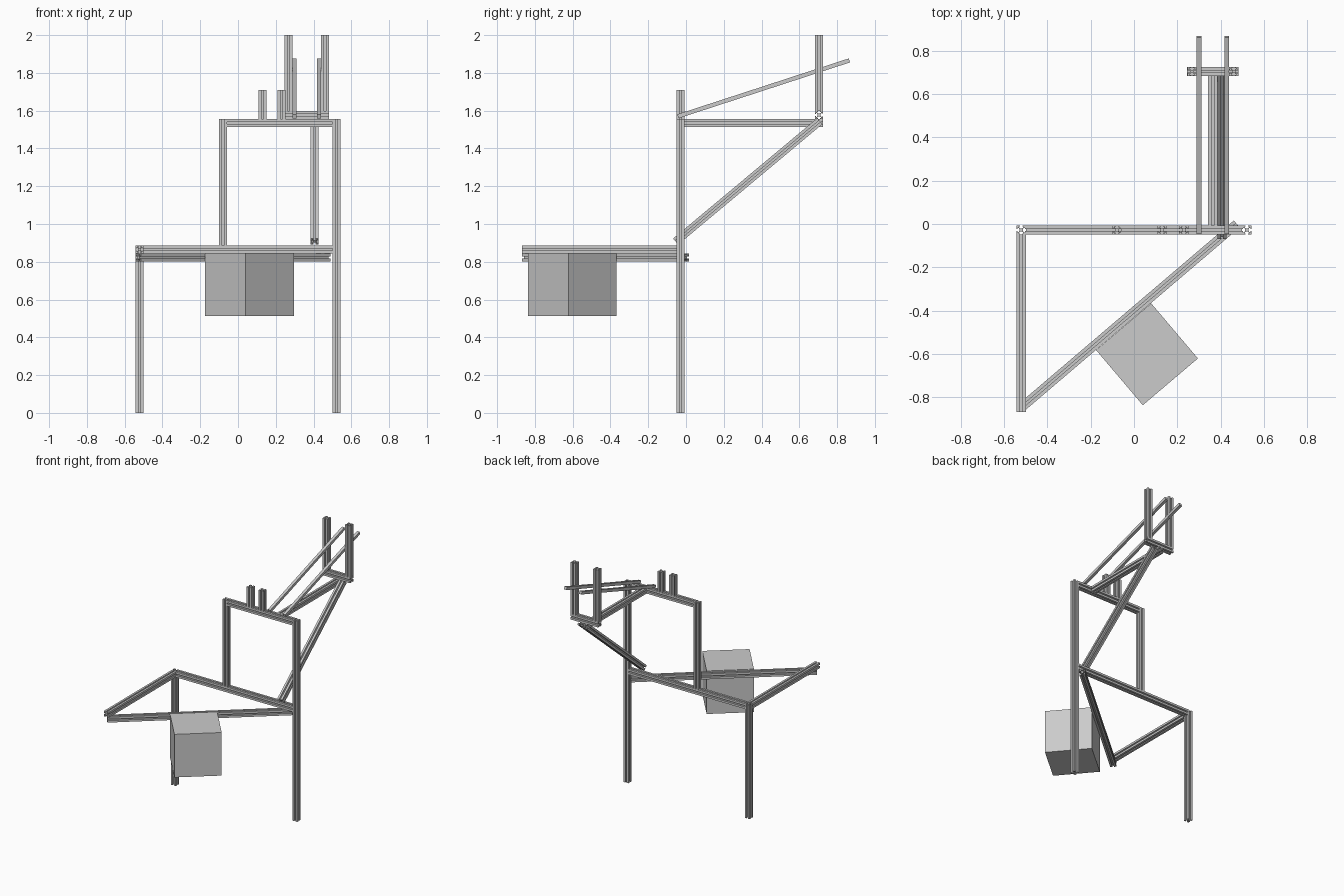
import bpy
import bmesh
import math
from mathutils import Vector, Matrix

cube = bpy.data.objects.get("Cube")
if cube:
    bpy.data.objects.remove(cube, do_unlink=True)

W = 0.042        # width of the slotted frame beams
H = W / 2
ROD = 0.022      # width of the thin rods

grey = bpy.data.materials.new("aluminium grey")
grey.use_nodes = True
colour = (0.6, 0.6, 0.6, 1)
grey.diffuse_color = colour
grey.node_tree.nodes["Principled BSDF"].inputs["Base Color"].default_value = colour

# Slotted section: one half side, mirrored and turned onto four sides
HALF = [(1, 1), (0.24, 1), (0.24, 0.78), (0.5, 0.78), (0.5, 0.64), (0.24, 0.36)]
SIDE = HALF + [(-x, y) for x, y in reversed(HALF[1:])]
SLOTTED = []
for k in range(4):
    c, s = round(math.cos(k * math.pi / 2)), round(math.sin(k * math.pi / 2))
    SLOTTED += [(x * c - y * s, x * s + y * c) for x, y in SIDE]
SQUARE = [(1, 1), (-1, 1), (-1, -1), (1, -1)]


def beam(name, start, end, section=SLOTTED, width=W):
    """Extrude a section in a straight line between two points."""
    start, end = Vector(start), Vector(end)
    d = (end - start).normalized()
    side = Vector((1, 0, 0)) if abs(d.z) > 0.99 else d.cross(Vector((0, 0, 1))).normalized()
    up = side.cross(d)
    bm = bmesh.new()
    ring = [bm.verts.new(start + (side * x + up * y) * width / 2) for x, y in section]
    face = bm.faces.new(ring)
    new = bmesh.ops.extrude_face_region(bm, geom=[face])["geom"]
    bmesh.ops.translate(bm, vec=end - start,
                        verts=[v for v in new if isinstance(v, bmesh.types.BMVert)])
    bmesh.ops.recalc_face_normals(bm, faces=bm.faces)
    return finish(name, bm)


def finish(name, bm):
    mesh = bpy.data.meshes.new(name)
    bm.to_mesh(mesh)
    bm.free()
    mesh.materials.append(grey)
    obj = bpy.data.objects.new(name, mesh)
    bpy.context.collection.objects.link(obj)
    return obj


def post(name, x, y, low, high):
    beam(name, (x, y, low), (x, y, high))


X = 0.521        # post positions
Y = -0.028
TABLE = 0.865    # centre height of the lower frame
TOP = 1.535      # centre height of the upper frame

# Legs and lower triangular frame
post("right_leg", -X, Y, 0, TABLE + H)
post("left_tall_post", X, Y, 0, TOP + H)
beam("lower_cross_beam", (-X + H, Y, TABLE), (X - H, Y, TABLE))
beam("lower_side_beam", (-X, -0.869, TABLE), (-X, Y - H, TABLE))
beam("lower_diagonal_beam", (-0.526, -0.853, TABLE - W), (0.475, 0, TABLE - W))

# Upper frame
post("inner_post", -0.079, Y, TABLE + H, TOP + H)
beam("upper_cross_beam", (-0.079 + H, Y, TOP), (X - H, Y, TOP))
for name, x in (("right_stub_post", 0.13), ("left_stub_post", 0.23)):
    post(name, x, Y, TOP + H, 1.71)

# Rear arm with its brace
beam("rear_arm", (0.364, Y + H, TOP), (0.364, 0.725, TOP))
beam("rear_brace", (0.406, -0.055, 0.907), (0.406, 0.709, 1.545))

# Rear crossbar with two uprights
REAR = 0.705
beam("rear_crossbar", (0.246, REAR, TOP + W), (0.483, REAR, TOP + W))
for name, x in (("right_rear_upright", 0.268), ("left_rear_upright", 0.461)):
    post(name, x, REAR, TOP + W + H, 2.0)

# Sloping rods
for name, x in (("right_rod", 0.3), ("left_rod", 0.429)):
    beam(name, (x, -0.043, 1.57), (x, 0.865, 1.866), SQUARE, ROD)

# Hanging box beside the diagonal beam
bm = bmesh.new()
bmesh.ops.create_cube(bm, size=0.334)
bm.transform(Matrix.Translation((0.06, -0.602, 0.68)) @ Matrix.Rotation(math.radians(40.3), 4, "Z"))
finish("hanging_box", bm)
